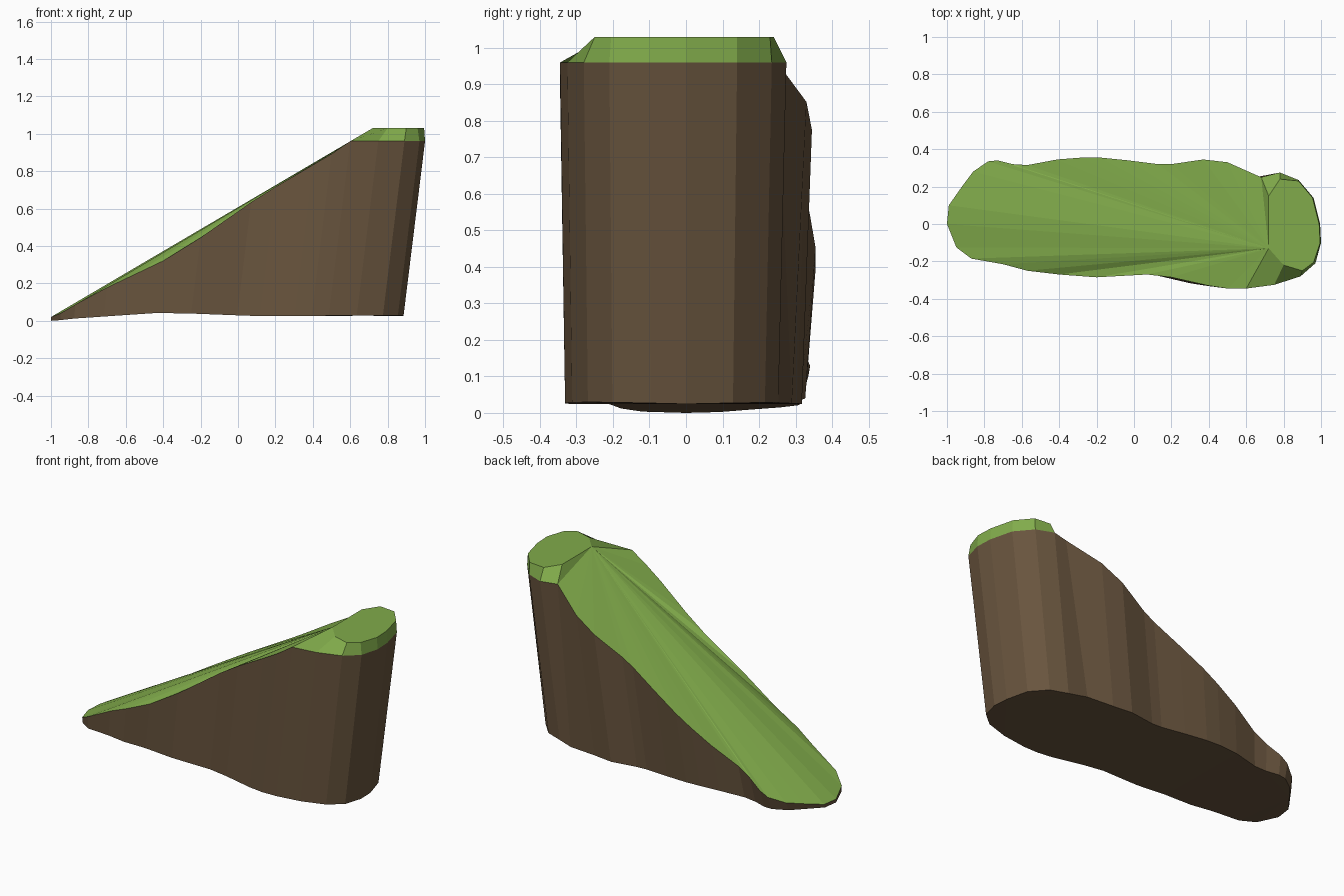
import bpy, bmesh

if "Cube" in bpy.data.objects:
    bpy.data.objects.remove(bpy.data.objects["Cube"])


def material(name, color):
    m = bpy.data.materials.new(name)
    m.diffuse_color = (*color, 1)
    m.use_nodes = True
    m.node_tree.nodes["Principled BSDF"].inputs["Base Color"].default_value = m.diffuse_color
    return m


def make_object(name, verts, faces, mat):
    bm = bmesh.new()
    vs = [bm.verts.new(v) for v in verts]
    for f in faces:
        bm.faces.new([vs[i] for i in f])
    bmesh.ops.triangulate(bm, faces=[f for f in bm.faces if len(f.verts) > 4])
    bmesh.ops.recalc_face_normals(bm, faces=bm.faces)
    mesh = bpy.data.meshes.new(name)
    bm.to_mesh(mesh)
    bm.free()
    mesh.materials.append(mat)
    ob = bpy.data.objects.new(name, mesh)
    bpy.context.collection.objects.link(ob)
    return ob


def slope(x):
    return min(0.96, 0.02 + (x + 1) * 0.588)


def bump(x, centre, width):
    return max(0, 1 - abs(x - centre) / width)


# Outline of the mound seen from above, counter-clockwise
back = [(0.5, 0.33), (0.37, 0.345), (0.2, 0.32), (0.13, 0.32), (-0.03, 0.34),
        (-0.18, 0.355), (-0.28, 0.355), (-0.41, 0.345), (-0.57, 0.315),
        (-0.65, 0.32), (-0.73, 0.34), (-0.78, 0.335), (-0.86, 0.28),
        (-0.92, 0.2), (-0.99, 0.1), (-1, 0)]
front = [(-0.95, -0.125), (-0.87, -0.185), (-0.7, -0.215), (-0.57, -0.25),
         (-0.4, -0.27), (-0.2, -0.285), (0.07, -0.27), (0.2, -0.285),
         (0.4, -0.33), (0.5, -0.345)]
rim = [(0.6, -0.345), (0.75, -0.325), (0.89, -0.28), (0.97, -0.21), (1, -0.1),
       (0.995, 0), (0.96, 0.14), (0.88, 0.235), (0.78, 0.275), (0.68, 0.25)]
plateau = [(0.72, -0.13), (0.8, -0.22), (0.9, -0.25), (0.96, -0.205), (0.995, -0.1),
           (0.99, 0), (0.955, 0.14), (0.88, 0.23), (0.78, 0.24), (0.72, 0.15)]

# Upper edge: both sides of the slope sag below its ridge
top = [(x, y, slope(x)) for x, y in rim]
top += [(x, y, slope(x) - min(0.05, 0.19 * y, 0.25 * (x + 1))) for x, y in back]
top += [(x, y, slope(x) - 0.01 - 0.05 * bump(x, -0.33, 0.45)) for x, y in front]

# Lower edge: leans inwards under the tall end, uneven underside
bottom = []
for x, y, z in top:
    bx = x - 0.125 * max(0, z - 0.04)
    by = y + 0.04 if (x, y) == rim[-1] else y * (0.96 if y < 0 else 0.92)
    lift = 0.03 * bump(bx, -0.4, 0.6) if abs(y) > 0.15 else 0
    bottom.append((bx, by, min(z - 0.01, 0.013 * (bx + 1) + 0.008 * abs(y) / 0.35 + lift)))

# Earth body: walls and underside
n = len(top)
walls = [(i, (i + 1) % n, n + (i + 1) % n, n + i) for i in range(n)]
make_object("earth_body", bottom + top, walls + [tuple(range(n))],
            material("earth", (0.14, 0.09, 0.048)))

# Grass: bevelled rim, flat plateau and a slope fanned from the plateau corner
m = len(plateau)
grass_verts = top + [(x, y, 1.03) for x, y in plateau]
bevel = [(i, i + 1, n + i + 1, n + i) for i in range(m - 1)]
flat = [tuple(range(n, n + m))]
ramp = [(n, i, (i + 1) % n) for i in range(m - 1, n)] + [(n, n + m - 1, m - 1)]
make_object("grass_top", grass_verts, bevel + flat + ramp,
            material("grass", (0.22, 0.41, 0.07)))
